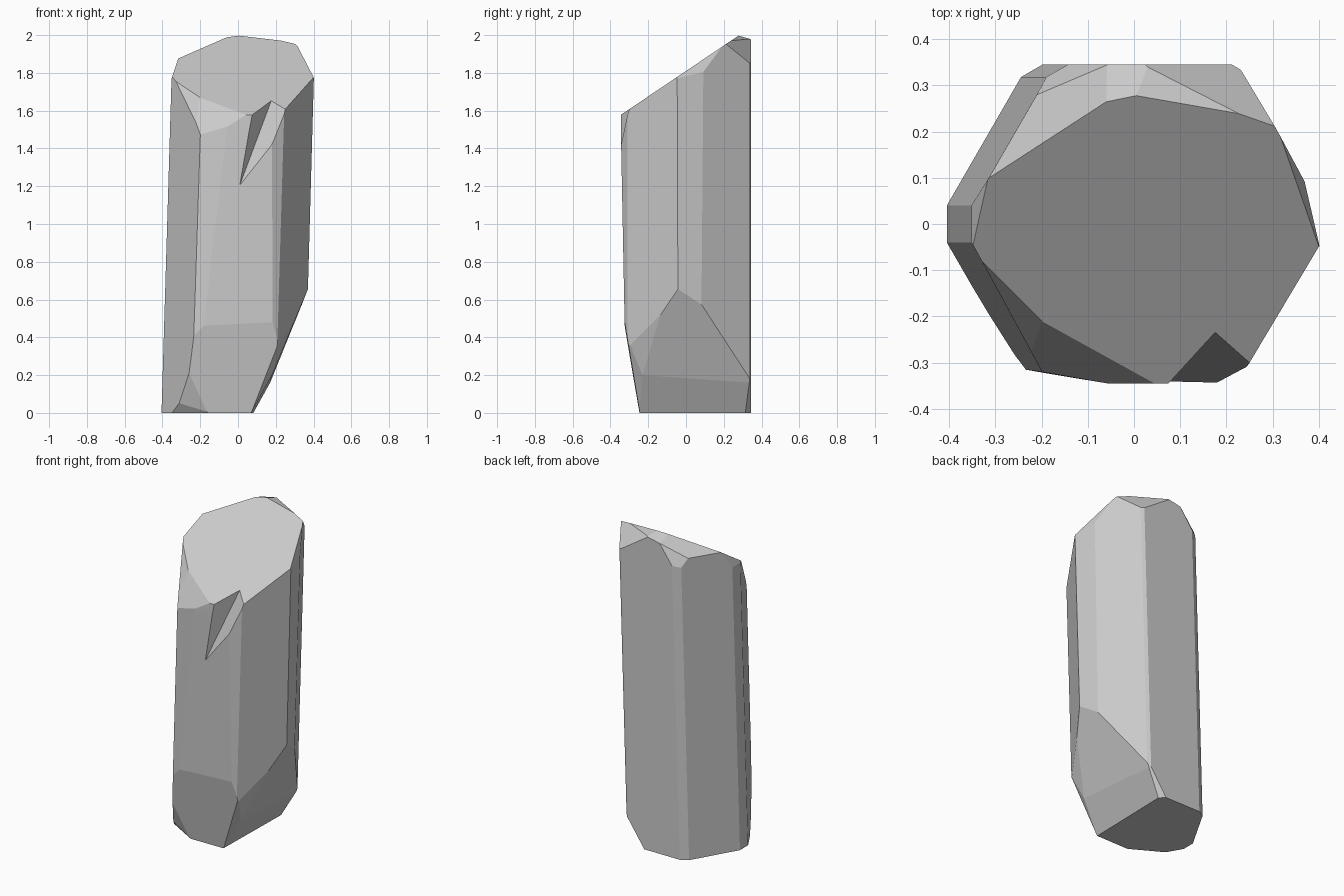
import bpy, bmesh, math
from mathutils import Vector as V

if "Cube" in bpy.data.objects:
    bpy.data.objects.remove(bpy.data.objects["Cube"])

CENTRE = V((0, 0, 1))
LEAN = 0.03           # the column drifts this far in +x per unit of height

bm = bmesh.new()
bmesh.ops.create_cube(bm, size=2)
bmesh.ops.translate(bm, verts=bm.verts, vec=CENTRE)


def slice_off(co, no):
    """Remove everything beyond the plane and cap the cut."""
    bmesh.ops.bisect_plane(bm, geom=bm.verts[:] + bm.edges[:] + bm.faces[:], dist=1e-5,
                           plane_co=co, plane_no=no, clear_outer=True)
    rim = [e for e in bm.edges if e.is_boundary]
    if rim:
        bmesh.ops.holes_fill(bm, edges=rim)


def chip(a, b, c):
    """Slice along the plane through three points, keeping the middle."""
    a, b, c = V(a), V(b), V(c)
    n = (b - a).cross(c - a).normalized()
    slice_off(a, n if n.dot(a - CENTRE) > 0 else -n)


# leaning hexagonal column: (compass angle, distance from axis)
sides = [(30, .345), (90, .345), (150, .345), (210, .345), (270, .345), (330, .351),
         (60, .392), (120, .383), (180, .375), (300, .381)]
for deg, dist in sides:
    c, s = math.cos(math.radians(deg)), math.sin(math.radians(deg))
    slice_off(V((c * dist - .03, s * dist, 0)), V((c, s, -LEAN * c)).normalized())

# right edge bevel and gently tapering front
chip((.40, -.045, 1.73), (.365, .11, 1.8), (.345, .045, .5))
chip((0, -.344, 1.45), (.2, -.344, 1.45), (0, -.325, .48))
chip((-.07, -.343, 1.5), (-.2, -.32, 1.5), (-.18, -.325, .46))

# slanted top
slice_off(V((0, 0, 1.81)), V((0, -.673, 1)).normalized())

# chipped rim around the top
chip((.005, .278, 1.997), (.225, .24, 1.971), (.02, .345, 1.98))
chip((.005, .278, 1.997), (-.06, .265, 1.988), (-.1, .345, 1.95))
chip((-.33, .09, 1.87), (-.06, .265, 1.988), (-.21, .28, 1.88))
chip((-.21, .28, 1.88), (-.1, .345, 1.90), (-.23, .325, 1.76))
chip((-.355, .045, 1.76), (-.355, -.045, 1.76), (-.335, 0, 1.82))
chip((-.33, -.08, 1.756), (-.2, -.21, 1.669), (-.22, -.27, 1.55))
chip((-.2, -.21, 1.669), (.04, -.343, 1.579), (-.22, -.27, 1.55))
chip((.31, .21, 1.951), (.39, -.02, 1.797), (.368, .11, 1.8))
chip((.31, .21, 1.951), (.225, .24, 1.971), (.235, .335, 1.85))

# broken base: front chamfer, right undercuts, small corner chips
chip((-.25, -.325, .46), (.18, -.325, .48), (0, -.245, 0))
chip((.345, .02, .49), (.18, -.23, .2), (.17, .335, .16))
chip((.18, -.23, .2), (.17, .335, .16), (.10, 0, 0))
chip((.10, .295, 0), (.17, .335, .16), (.05, .345, 0))
chip((.18, -.23, .2), (.10, -.2, 0), (.07, -.245, 0))
chip((.21, -.28, .33), (.335, -.08, .54), (.18, -.23, .2))
chip((-.29, -.25, .16), (-.24, -.272, .16), (-.19, -.253, .05))
chip((-.35, -.136, 0), (-.16, -.245, 0), (-.31, -.2, .05))

bmesh.ops.recalc_face_normals(bm, faces=bm.faces)


def to_object(b, name):
    me = bpy.data.meshes.new(name)
    b.to_mesh(me)
    b.free()
    ob = bpy.data.objects.new(name, me)
    bpy.context.collection.objects.link(ob)
    return ob


rock = to_object(bm, "rock_column")

# pointed notch at the front of the top rim
tip, valley = V((0, -.345, 1.18)), V((.175, -.235, 1.65))
left, right = V((.075, -.343, 1.57)), V((.235, -.29, 1.61))
cb = bmesh.new()
for p in (valley, 2 * left - valley, 2 * right - valley):
    cb.verts.new(tip + (p - tip) * 1.5)
cb.verts.new(tip)
bmesh.ops.convex_hull(cb, input=cb.verts)
bmesh.ops.recalc_face_normals(cb, faces=cb.faces)
cutter = to_object(cb, "notch_cutter")
cutter.hide_render = True

mod = rock.modifiers.new("notch", 'BOOLEAN')
mod.operation = 'DIFFERENCE'
mod.solver = 'EXACT'
mod.object = cutter
bpy.context.view_layer.objects.active = rock
bpy.ops.object.modifier_apply(modifier=mod.name)
bpy.data.objects.remove(cutter)
